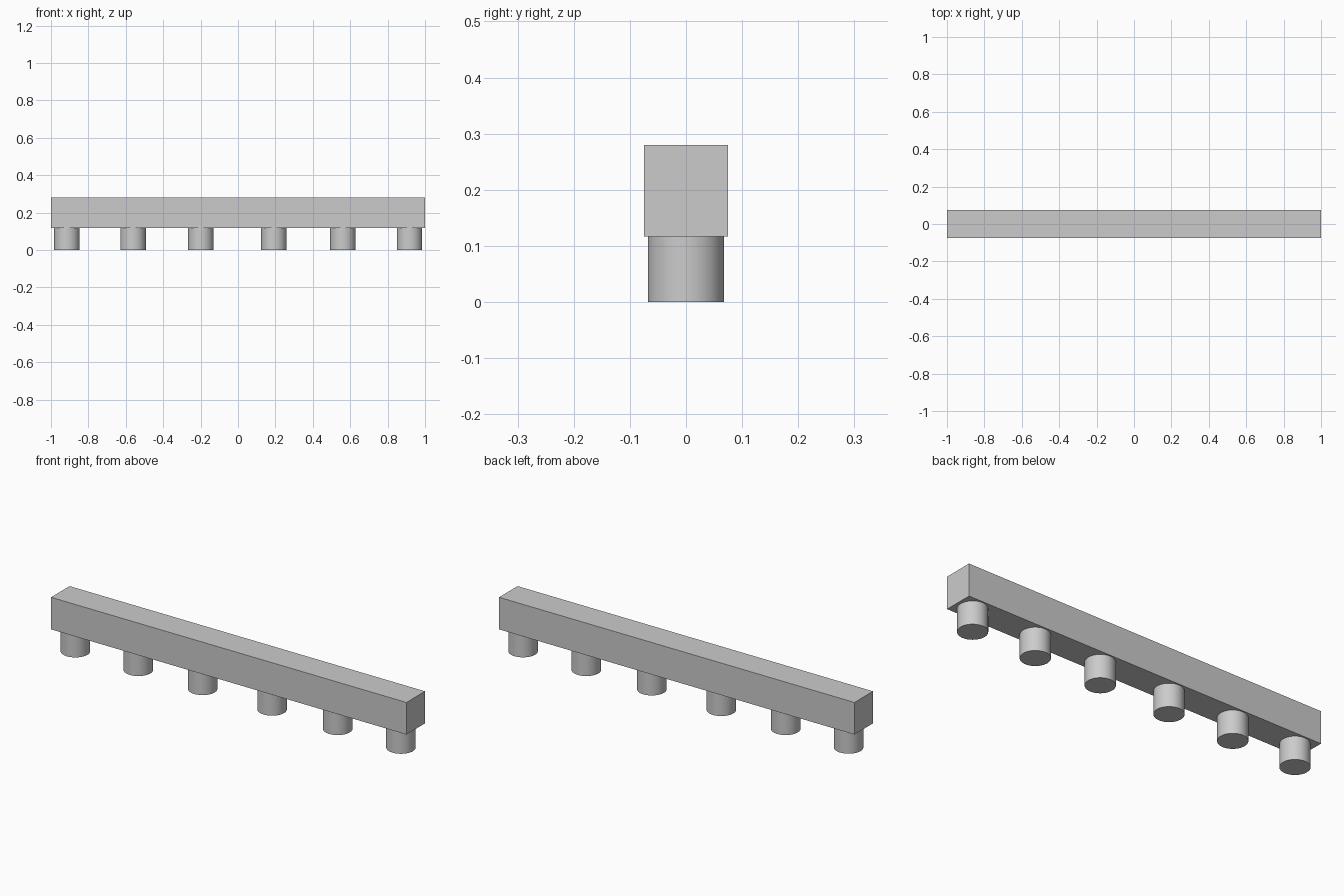
import bpy

if "Cube" in bpy.data.objects:
    bpy.data.objects.remove(bpy.data.objects["Cube"])

BAR_BOTTOM, BAR_TOP = 0.117, 0.28
PEG_RADIUS = 0.068
PEG_X = (-0.915, -0.561, -0.199, 0.192, 0.561, 0.917)

# Long rectangular bar
bpy.ops.mesh.primitive_cube_add(size=1, location=(0, 0, (BAR_BOTTOM + BAR_TOP) / 2))
bar = bpy.context.object
bar.name = "bar"
bar.scale = (2, 0.149, BAR_TOP - BAR_BOTTOM)
bpy.ops.object.transform_apply(location=False, rotation=False, scale=True)

# Row of round pegs under the bar
for i, x in enumerate(PEG_X, 1):
    bpy.ops.mesh.primitive_cylinder_add(
        vertices=64, radius=PEG_RADIUS, depth=BAR_BOTTOM,
        location=(x, 0, BAR_BOTTOM / 2))
    bpy.context.object.name = f"peg_{i}"
    bpy.ops.object.shade_smooth_by_angle()
